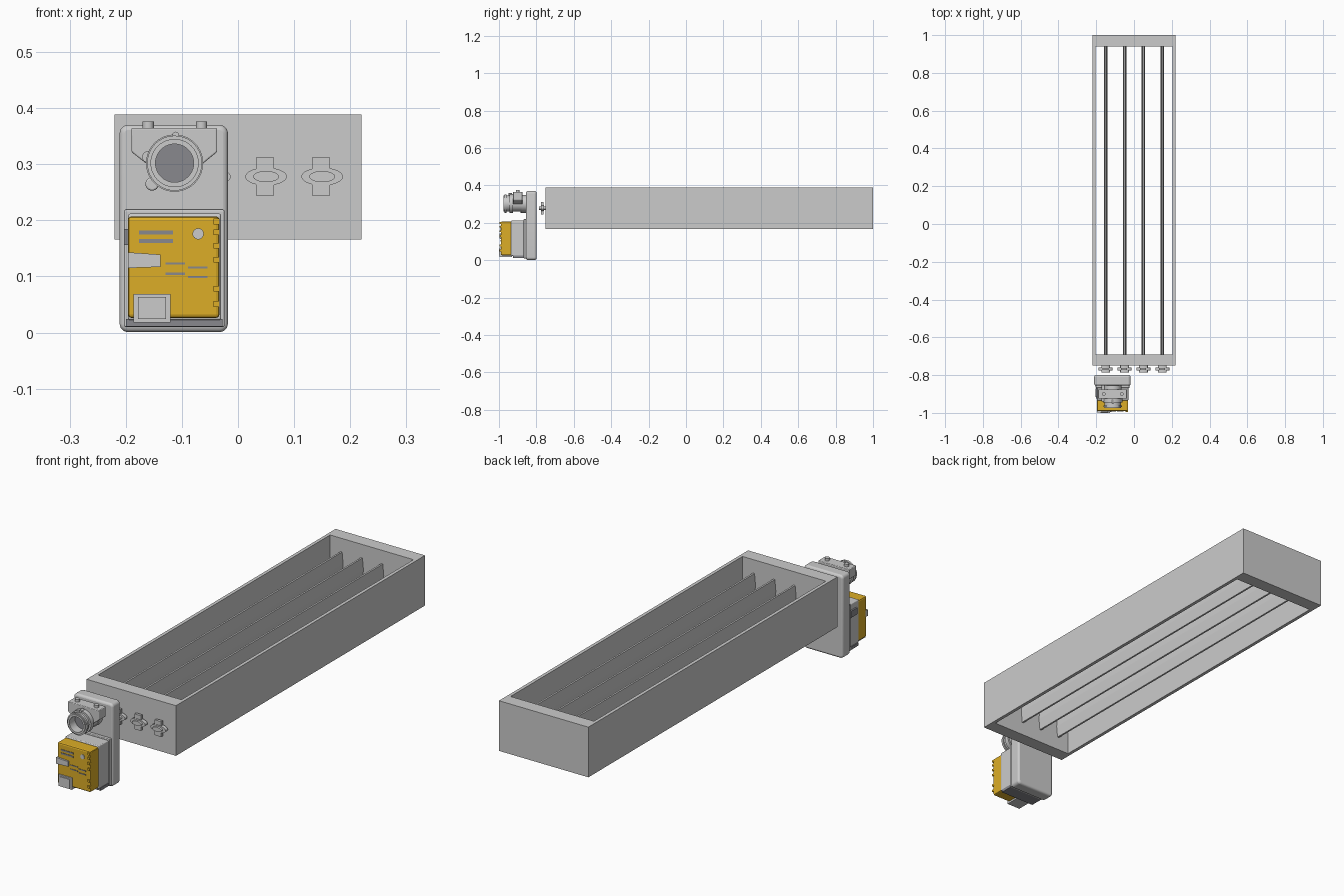
import bpy, bmesh, math

if "Cube" in bpy.data.objects:
    bpy.data.objects.remove(bpy.data.objects["Cube"])

AX, AZ = -0.113, 0.302   # clamp axis of the actuator


def material(name, col):
    m = bpy.data.materials.new(name)
    m.diffuse_color = (*col, 1)
    m.use_nodes = True
    m.node_tree.nodes["Principled BSDF"].inputs["Base Color"].default_value = m.diffuse_color
    return m


YELLOW = material("yellow", (0.72, 0.42, 0.02))
LIGHT = material("light_grey", (0.72, 0.72, 0.72))
DARK = material("dark_grey", (0.25, 0.25, 0.27))


def prism(name, pts, y0, y1, mat=None, bevel=0, seg=3, smooth=False, hole=None):
    """Extrude an x/z outline from y0 to y1; an optional inner outline makes it a tube."""
    bm = bmesh.new()
    loops = [[[bm.verts.new((x, y, z)) for x, z in o] for y in (y0, y1)]
             for o in ([pts, hole] if hole else [pts])]
    n = len(pts)
    for a, b in loops:
        for i in range(n):
            j = (i + 1) % n
            bm.faces.new((a[i], a[j], b[j], b[i]))
    for k in (0, 1):
        if hole:
            o, h = loops[0][k], loops[1][k]
            for i in range(n):
                j = (i + 1) % n
                bm.faces.new((o[i], o[j], h[j], h[i]))
        else:
            bm.faces.new(loops[0][k])
    bmesh.ops.recalc_face_normals(bm, faces=bm.faces)
    me = bpy.data.meshes.new(name)
    bm.to_mesh(me)
    bm.free()
    ob = bpy.data.objects.new(name, me)
    bpy.context.collection.objects.link(ob)
    if mat:
        me.materials.append(mat)
    if bevel:
        b = ob.modifiers.new("bevel", "BEVEL")
        b.width, b.segments = bevel, seg
        b.limit_method, b.angle_limit = "ANGLE", math.radians(40)
    if smooth:
        bpy.ops.object.select_all(action="DESELECT")
        ob.select_set(True)
        bpy.context.view_layer.objects.active = ob
        bpy.ops.object.shade_smooth_by_angle(angle=math.radians(35))
    return ob


def rect(x0, x1, z0, z1):
    return [(x0, z0), (x1, z0), (x1, z1), (x0, z1)]


def oval(cx, cz, rx, rz, n=40):
    return [(cx + rx * math.cos(2 * math.pi * i / n),
             cz + rz * math.sin(2 * math.pi * i / n)) for i in range(n)]


def rounded(x0, x1, z0, z1, r, n=6):
    pts = []
    for cx, cz, a in ((x1 - r, z1 - r, 0), (x0 + r, z1 - r, 90),
                      (x0 + r, z0 + r, 180), (x1 - r, z0 + r, 270)):
        for i in range(n + 1):
            t = math.radians(a + 90 * i / n)
            pts.append((cx + r * math.cos(t), cz + r * math.sin(t)))
    return pts


# Duct frame: four walls around an opening
def frame():
    bm = bmesh.new()
    outer = [(-.22, -.75), (.22, -.75), (.22, 1), (-.22, 1)]
    inner = [(-.205, -.69), (.205, -.69), (.205, .94), (-.205, .94)]
    v = [[[bm.verts.new((x, y, z)) for x, y in o] for o in (outer, inner)] for z in (.166, .389)]
    for i in range(4):
        j = (i + 1) % 4
        for z in (0, 1):
            bm.faces.new((v[z][0][i], v[z][0][j], v[z][1][j], v[z][1][i]))
        for o in (0, 1):
            bm.faces.new((v[0][o][i], v[0][o][j], v[1][o][j], v[1][o][i]))
    bmesh.ops.recalc_face_normals(bm, faces=bm.faces)
    me = bpy.data.meshes.new("damper_frame")
    bm.to_mesh(me)
    bm.free()
    bpy.context.collection.objects.link(bpy.data.objects.new("damper_frame", me))


frame()

# Blades with their bearings on the front wall
for i, x in enumerate((-.15, -.05, .05, .15)):
    z = .278
    prism(f"blade_{i}", [(x - .004, z - .051), (x + .004, z - .051), (x + .009, z),
                         (x + .004, z + .051), (x - .004, z + .051), (x - .009, z)], -.69, .94)
    prism(f"bearing_shaft_{i}", oval(x, z, .023, .010, 32), -.785, -.749, smooth=True)
    prism(f"bearing_flange_{i}", oval(x, z, .037, .016), -.776, -.76, smooth=True)
    prism(f"bearing_strap_{i}", rect(x - .018, x + .014, z - .034, z + .034), -.774, -.762)

# Actuator back housing
prism("actuator_housing", rounded(-.211, -.018, .001, .37, .015), -.855, -.80,
      bevel=.009, smooth=True)

# Terminal box and its rim
prism("terminal_box", rect(-.196, -.03, .022, .212), -.935, -.85, LIGHT, bevel=.004)
prism("terminal_rim", rect(-.203, -.024, .01, .219), -.868, -.85, bevel=.003)
prism("terminal_base_tray", rect(-.2, -.028, .011, .024), -.925, -.85, DARK)
prism("side_latch", rect(-.203, -.194, .156, .185), -.915, -.87, DARK)

# Yellow cover, chamfered towards the front
prism("yellow_cover", rect(-.196, -.033, .026, .207), -.99, -.925, YELLOW, bevel=.006, seg=2)
for i, z in enumerate((.198, .179, .155, .130, .078, .051)):
    prism(f"cover_rib_{i}", rect(-.044, -.033, z - .005, z + .005), -.996, -.935, YELLOW)

# Raised details on the cover face
for i, (x, z, w, h) in enumerate(((-.146, .178, .06, .007), (-.146, .163, .06, .007),
                                  (-.112, .123, .035, .004), (-.112, .105, .035, .004),
                                  (-.072, .116, .035, .004), (-.072, .099, .035, .004))):
    prism(f"cover_bar_{i}", rect(x - w / 2, x + w / 2, z - h / 2, z + h / 2), -.992, -.985, DARK)
prism("cover_button", oval(-.071, .176, .01, .01, 24), -.993, -.985, smooth=True)
prism("cover_lever", [(-.196, .115), (-.138, .117), (-.138, .139), (-.196, .143)],
      -.998, -.98, LIGHT)
prism("window_frame", rect(-.186, -.12, .018, .069), -.996, -.93, hole=rect(-.177, -.129, .025, .062))
prism("window_pane", rect(-.178, -.128, .024, .063), -1.0, -.94, LIGHT)

# Shaft clamp: collar, yoke and bolts
prism("clamp_yoke", [(-.19, .365), (-.19, .322), (-.162, .3), (-.064, .3),
                     (-.037, .322), (-.037, .365)], -.925, -.875, LIGHT, bevel=.003)
prism("clamp_base", oval(AX, AZ, .046, .046), -.88, -.85, smooth=True)
for i, (r, h, y0, y1) in enumerate(((.043, .034, -.975, -.87), (.051, .034, -.945, -.925),
                                    (.049, .034, -.97, -.96))):
    prism(f"clamp_collar_{i}", oval(AX, AZ, r, r), y0, y1, LIGHT,
          smooth=True, hole=oval(AX, AZ, h, h))
prism("clamp_core", oval(AX, AZ, .035, .035), -.935, -.86, DARK, smooth=True)
prism("collar_pointer", oval(AX + .002, .352, .006, .006, 16), -.95, -.93, smooth=True)
prism("release_button", oval(-.153, .265, .012, .012, 24), -.885, -.85, LIGHT,
      bevel=.003, smooth=True)
prism("stop_screw", oval(-.161, .313, .01, .01, 24), -.94, -.85, smooth=True)
for i, x in enumerate((-.16, -.065)):
    bpy.ops.mesh.primitive_cylinder_add(vertices=20, radius=.01, depth=.014,
                                        location=(x, -.9, .369))
    bpy.context.object.name = f"clamp_bolt_{i}"
    bpy.ops.object.shade_smooth_by_angle(angle=math.radians(35))
